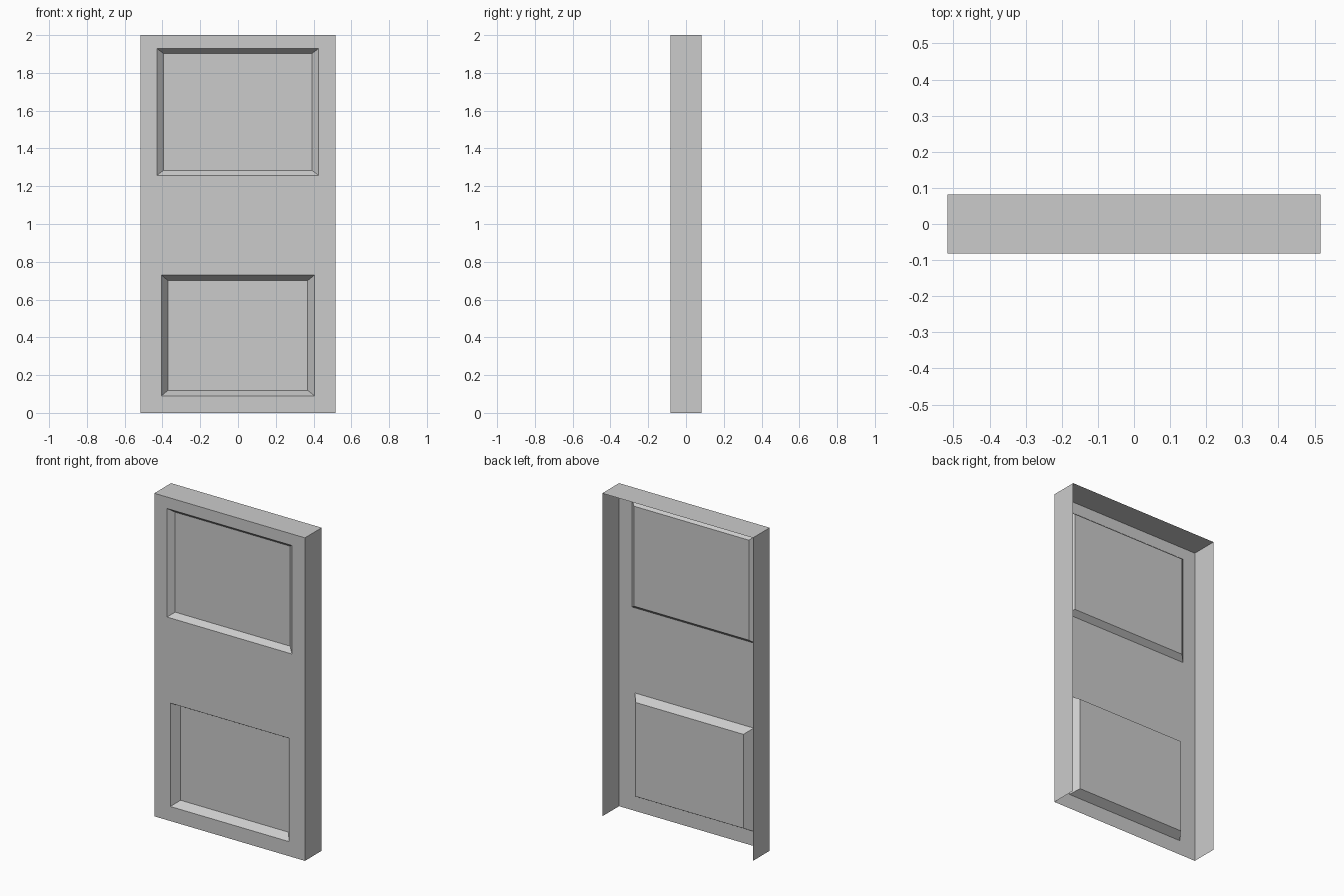
import bpy, bmesh

if "Cube" in bpy.data.objects:
    bpy.data.objects.remove(bpy.data.objects["Cube"])

W, D, H = 0.516, 0.082, 2.0      # half width, half depth, height
MID = 1.0                        # split between lower and upper halves

bm = bmesh.new()

def ring(x0, x1, z0, z1, y):
    return [bm.verts.new((x, y, z)) for x, z in ((x0, z0), (x1, z0), (x1, z1), (x0, z1))]

def bridge(a, b):
    for i in range(4):
        j = (i + 1) % 4
        bm.faces.new((a[i], a[j], b[j], b[i]))

def recessed_half(z0, z1, outer, inner, depth):
    """Flat border, sloped recess walls and sunken field."""
    edge = ring(-W, W, z0, z1, -D)
    lip = ring(*outer, -D)
    field = ring(*inner, -D + depth)
    bridge(edge, lip)
    bridge(lip, field)
    bm.faces.new(field)

# front skin with two recessed panels
recessed_half(0, MID, (-0.406, 0.406, 0.09, 0.73), (-0.371, 0.369, 0.119, 0.701), 0.05)
recessed_half(MID, H, (-0.429, 0.427, 1.257, 1.929), (-0.395, 0.392, 1.284, 1.903), 0.032)

# side walls and top; back and bottom stay open
path = [(W, 0), (W, MID), (W, H), (-W, H), (-W, MID), (-W, 0)]
for (xa, za), (xb, zb) in zip(path, path[1:]):
    bm.faces.new([bm.verts.new(p) for p in
                  ((xa, -D, za), (xa, D, za), (xb, D, zb), (xb, -D, zb))])

bmesh.ops.remove_doubles(bm, verts=bm.verts, dist=1e-4)

# merge the halves of the flat walls
seams = [e for e in bm.edges if all(abs(v.co.z - MID) < 1e-4 for v in e.verts)
         and abs(e.verts[0].co.x - e.verts[1].co.x) < 1e-4]
bmesh.ops.dissolve_edges(bm, edges=seams, use_verts=False)

mesh = bpy.data.meshes.new("door_panel")
bm.to_mesh(mesh)
bm.free()
door = bpy.data.objects.new("door_panel", mesh)
bpy.context.collection.objects.link(door)
